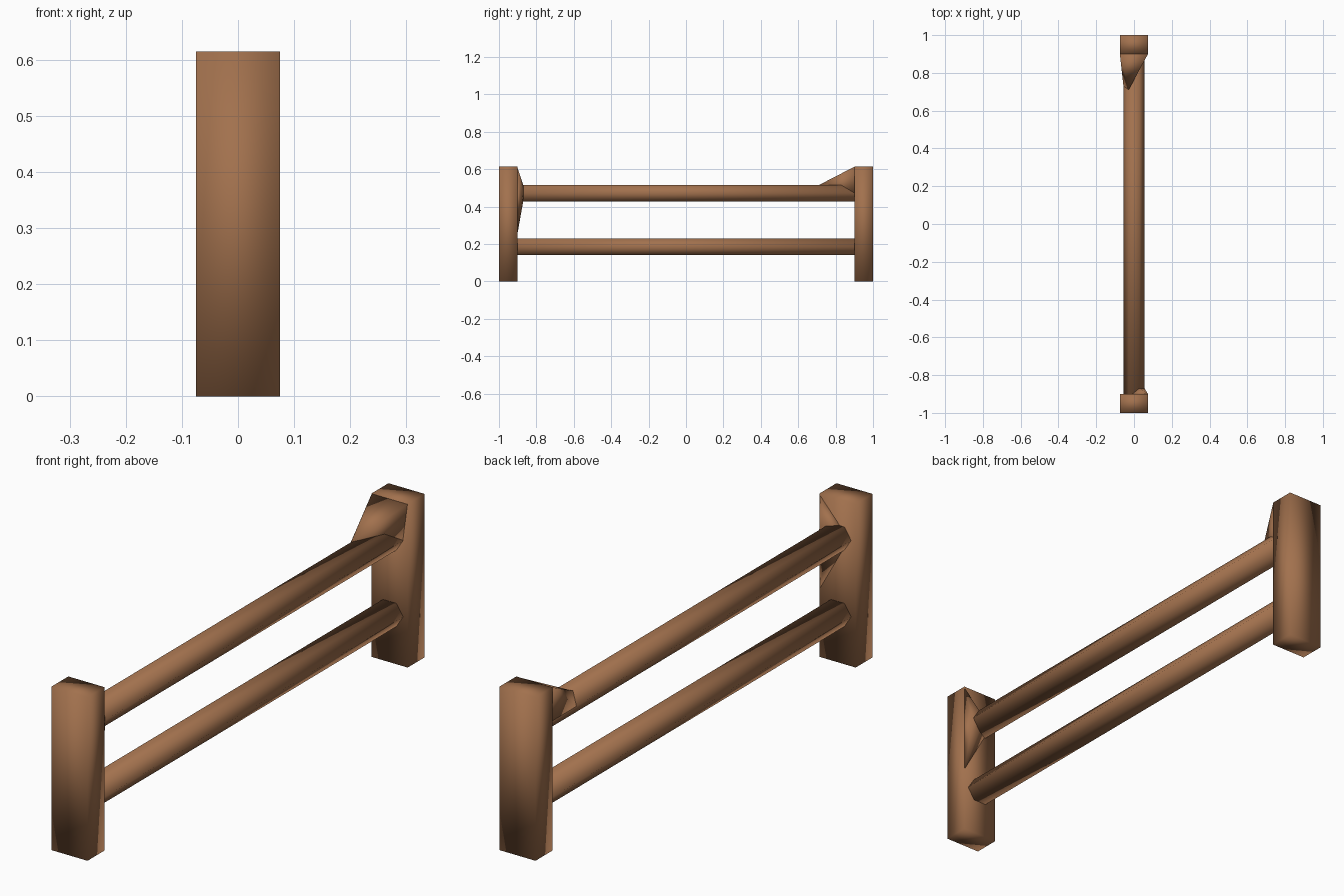
import bpy, bmesh, math

if "Cube" in bpy.data.objects:
    bpy.data.objects.remove(bpy.data.objects["Cube"])

wood = bpy.data.materials.new("brown wood")
wood.diffuse_color = (0.36, 0.165, 0.075, 1)
wood.use_nodes = True
wood.node_tree.nodes["Principled BSDF"].inputs["Base Color"].default_value = wood.diffuse_color


def finish(name, bm):
    """Turn a bmesh into a smooth shaded wooden object."""
    bmesh.ops.recalc_face_normals(bm, faces=bm.faces)
    for f in bm.faces:
        f.smooth = True
    me = bpy.data.meshes.new(name)
    bm.to_mesh(me)
    bm.free()
    me.materials.append(wood)
    ob = bpy.data.objects.new(name, me)
    bpy.context.collection.objects.link(ob)
    return ob


def hull(name, points):
    """Convex solid around a few points."""
    bm = bmesh.new()
    for p in points:
        bm.verts.new(p)
    res = bmesh.ops.convex_hull(bm, input=bm.verts)
    loose = [v for v in bm.verts if not v.link_faces]
    bmesh.ops.delete(bm, geom=loose, context='VERTS')
    return finish(name, bm)


def post(name, y):
    bm = bmesh.new()
    bmesh.ops.create_cube(bm, size=1)
    for v in bm.verts:
        v.co = (v.co.x * 0.15, y + v.co.y * 0.1, (v.co.z + 0.5) * 0.614)
    finish(name, bm)


def rail(name, z):
    # six-sided bar with flat top and bottom, running along y
    bm = bmesh.new()
    rings = []
    for y in (-0.91, 0.91):
        ring = []
        for i in range(6):
            a = math.tau * i / 6
            ring.append(bm.verts.new((0.056 * math.cos(a), y,
                                      z + 0.0435 * math.sin(a) / math.sin(math.pi / 3))))
        rings.append(ring)
    for i in range(6):
        j = (i + 1) % 6
        bm.faces.new((rings[0][i], rings[0][j], rings[1][j], rings[1][i]))
    for ring in rings:
        bm.faces.new(ring)
    finish(name, bm)


# end posts
post("front_post", -0.95)
post("back_post", 0.95)

# horizontal rails
rail("lower_rail", 0.185)
rail("upper_rail", 0.472)

# sloped brace between the back post top and the upper rail
hull("back_brace", [(-0.075, 0.902, 0.614), (0.075, 0.902, 0.614),
                    (-0.028, 0.71, 0.515), (-0.056, 0.73, 0.472),
                    (-0.056, 0.902, 0.472), (0.056, 0.902, 0.472)])

# small swelling where the upper rail meets the front post
hull("front_joint", [(0.075, -0.902, 0.612), (0.075, -0.902, 0.25),
                     (0.056, -0.87, 0.472), (0.028, -0.87, 0.515),
                     (0.028, -0.87, 0.43), (-0.05, -0.902, 0.472)])
